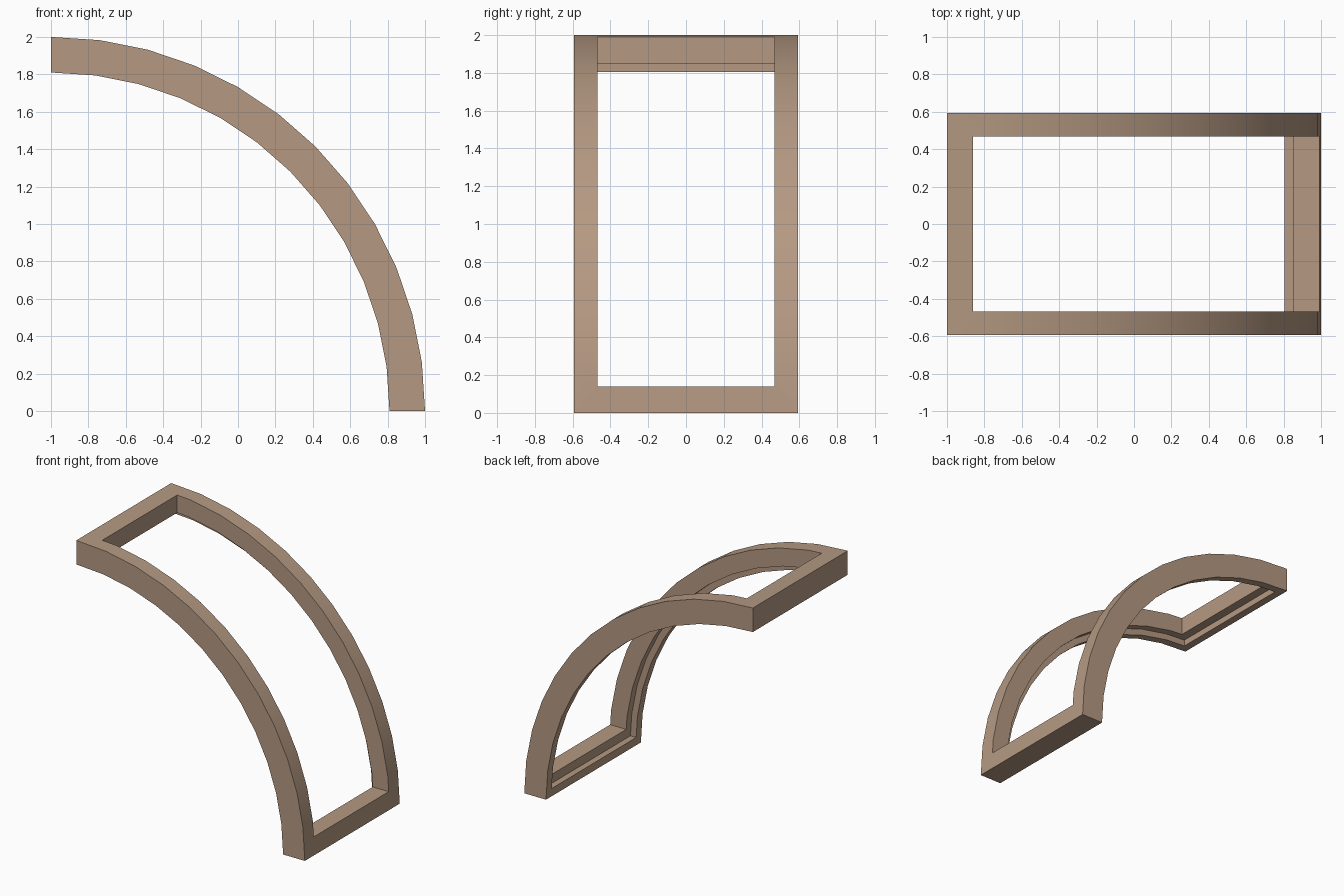
import bpy, bmesh, math

if "Cube" in bpy.data.objects:
    bpy.data.objects.remove(bpy.data.objects["Cube"], do_unlink=True)

R_OUT, R_STEP, R_IN = 2.0, 1.86, 1.81   # radii of face, rebate and back
SEGMENTS = 12
HALF_WIDTH = 0.593
CENTRE_X = -1.0

# Warm brown wood
wood = bpy.data.materials.new("tan_brown")
wood.use_nodes = True
colour = (0.46, 0.32, 0.225, 1)
wood.diffuse_color = colour
wood.node_tree.nodes["Principled BSDF"].inputs["Base Color"].default_value = colour


def arc(radius):
    """Quarter arc from the foot up to the top."""
    steps = [math.pi / 2 * i / SEGMENTS for i in range(SEGMENTS + 1)]
    return [(CENTRE_X + radius * math.cos(a), radius * math.sin(a)) for a in steps]


def prism(name, outline, half):
    """Extrude an x-z outline symmetrically along y."""
    bm = bmesh.new()
    face = bm.faces.new([bm.verts.new((x, -half, z)) for x, z in outline])
    out = bmesh.ops.extrude_face_region(bm, geom=[face])
    moved = [v for v in out["geom"] if isinstance(v, bmesh.types.BMVert)]
    bmesh.ops.translate(bm, verts=moved, vec=(0, 2 * half, 0))
    bmesh.ops.recalc_face_normals(bm, faces=bm.faces)
    mesh = bpy.data.meshes.new(name)
    bm.to_mesh(mesh)
    bm.free()
    mesh.materials.append(wood)
    obj = bpy.data.objects.new(name, mesh)
    bpy.context.collection.objects.link(obj)
    return obj


# Curved slab that becomes the frame
frame = prism("curved_window_frame", arc(R_OUT) + arc(R_IN)[::-1], HALF_WIDTH)

# Through opening
e = 0.14
opening = prism("opening_cutter",
                [(CENTRE_X + e, e), (3, e), (3, 3), (CENTRE_X + e, 3)],
                HALF_WIDTH - 0.125)

# Wider rebate on the concave side
s = 0.065
drop = s * math.tan(math.pi / 4 / SEGMENTS)
rim = [(CENTRE_X + R_STEP - drop, s)] + arc(R_STEP)[1:-1] + [(CENTRE_X + s, R_STEP - drop)]
rebate = prism("rebate_cutter", rim + [(CENTRE_X + s, s)], HALF_WIDTH - s)

# Cut the frame, bake the result and drop the cutters
for cutter in (opening, rebate):
    cutter.hide_render = True
    cut = frame.modifiers.new(cutter.name, "BOOLEAN")
    cut.operation = "DIFFERENCE"
    cut.solver = "EXACT"
    cut.object = cutter
bpy.context.view_layer.update()
graph = bpy.context.evaluated_depsgraph_get()
baked = bpy.data.meshes.new_from_object(frame.evaluated_get(graph))
frame.modifiers.clear()
frame.data = baked
for cutter in (opening, rebate):
    bpy.data.objects.remove(cutter, do_unlink=True)

# Smooth the curve, keep the corners crisp
bpy.ops.object.select_all(action="DESELECT")
frame.select_set(True)
bpy.context.view_layer.objects.active = frame
bpy.ops.object.shade_smooth_by_angle(angle=math.radians(30))
